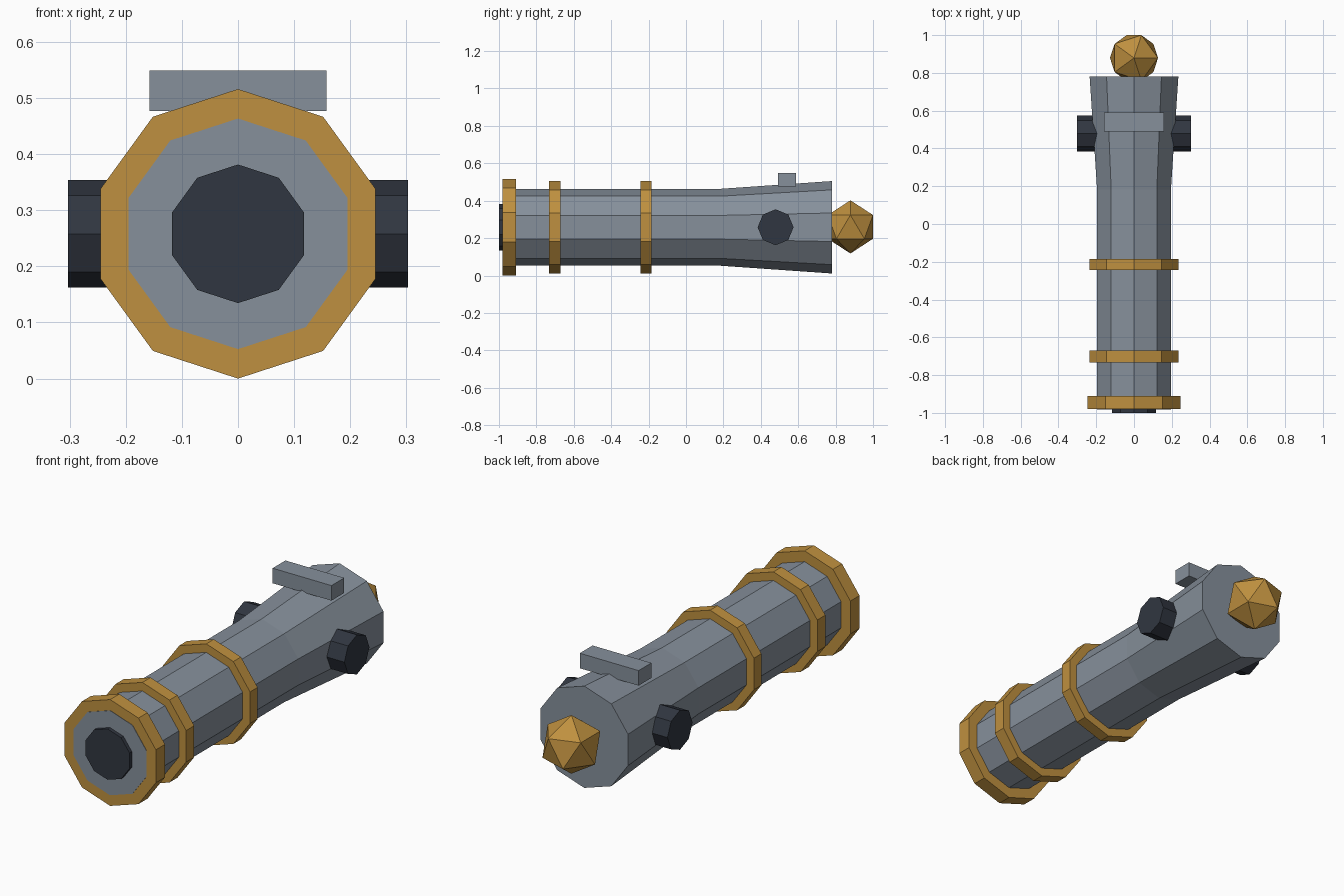
import bpy, bmesh
from math import sin, cos, tau

if "Cube" in bpy.data.objects:
    bpy.data.objects.remove(bpy.data.objects["Cube"])

AXIS_Z = 0.258  # height of the barrel axis


def material(name, color):
    m = bpy.data.materials.new(name)
    m.diffuse_color = (*color, 1)
    m.use_nodes = True
    m.node_tree.nodes["Principled BSDF"].inputs["Base Color"].default_value = m.diffuse_color
    return m


steel = material("steel", (0.24, 0.28, 0.33))
brass = material("brass", (0.52, 0.28, 0.05))
iron = material("dark_iron", (0.03, 0.037, 0.052))


def finish(name, bm, mat):
    bmesh.ops.recalc_face_normals(bm, faces=bm.faces)
    mesh = bpy.data.meshes.new(name)
    bm.to_mesh(mesh)
    bm.free()
    mesh.materials.append(mat)
    ob = bpy.data.objects.new(name, mesh)
    bpy.context.collection.objects.link(ob)
    return ob


def turned(name, profile, sides, mat, axis="y", y=0.0):
    """Capped solid from (position, radius) pairs along the y or x axis, corner up."""
    bm = bmesh.new()
    loops = []
    for pos, r in profile:
        loop = []
        for i in range(sides):
            a = tau * i / sides
            u, z = r * sin(a), AXIS_Z + r * cos(a)
            loop.append(bm.verts.new((u, pos, z) if axis == "y" else (pos, y + u, z)))
        loops.append(loop)
    for a, b in zip(loops, loops[1:]):
        for i in range(sides):
            j = (i + 1) % sides
            bm.faces.new((a[i], a[j], b[j], b[i]))
    bm.faces.new(loops[0])
    bm.faces.new(loops[-1])
    return finish(name, bm, mat)


# Barrel, flaring towards the breech; muzzle face sits just proud of its ring
turned("barrel", [(-0.982, 0.2055), (0.183, 0.2055), (0.78, 0.247)], 10, steel)

# Dark bore plug
turned("bore", [(-1.0, 0.1235), (-0.9, 0.1235)], 10, iron)

# Brass bands
for name, y0, y1, r in (("muzzle_ring", -0.98, -0.91, 0.258),
                        ("front_band", -0.733, -0.671, 0.247),
                        ("middle_band", -0.243, -0.185, 0.247)):
    turned(name, [(y0, r), (y1, r)], 10, brass)

# Trunnions: one octagonal bar through the barrel
turned("trunnions", [(-0.303, 0.096), (0.303, 0.096)], 8, iron, "x", 0.479)

# Crossbar on top of the breech
bm = bmesh.new()
bmesh.ops.create_cube(bm, size=1)
bmesh.ops.scale(bm, vec=(0.316, 0.098, 0.073), verts=bm.verts)
bmesh.ops.translate(bm, vec=(0, 0.54, 0.513), verts=bm.verts)
finish("top_bar", bm, steel)

# Faceted knob at the rear
bm = bmesh.new()
bmesh.ops.create_icosphere(bm, subdivisions=1, radius=0.142)
bmesh.ops.translate(bm, vec=(0, 0.879, AXIS_Z + 0.002), verts=bm.verts)
finish("rear_knob", bm, brass)
